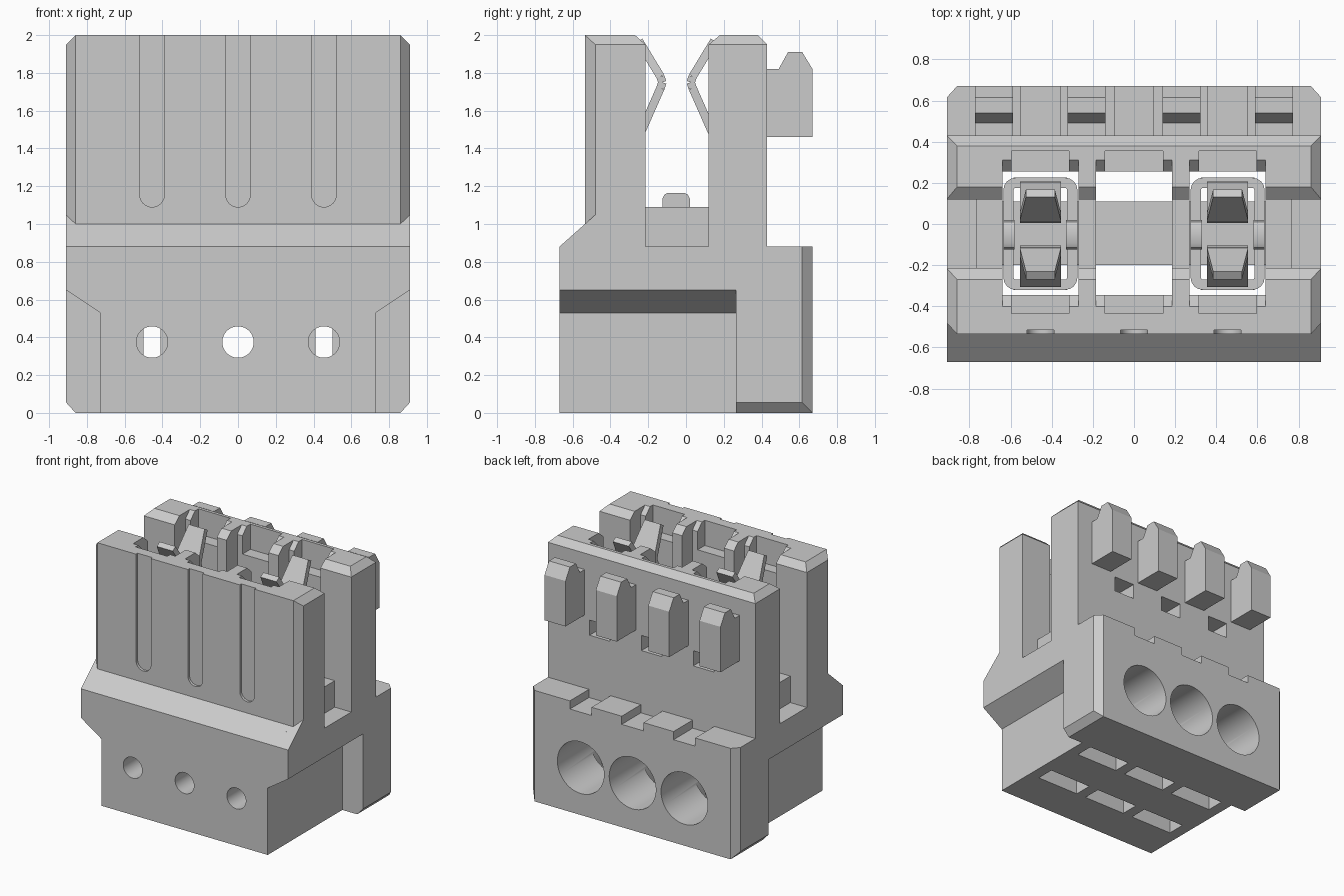
import bpy, bmesh, math
from mathutils import Vector, Matrix

if "Cube" in bpy.data.objects:
    bpy.data.objects.remove(bpy.data.objects["Cube"], do_unlink=True)

grey = bpy.data.materials.new("light grey")
grey.use_nodes = True
COLOUR = (0.6, 0.6, 0.6, 1)
grey.diffuse_color = COLOUR
grey.node_tree.nodes["Principled BSDF"].inputs["Base Color"].default_value = COLOUR


def finish(name, bm):
    bmesh.ops.recalc_face_normals(bm, faces=bm.faces)
    mesh = bpy.data.meshes.new(name)
    bm.to_mesh(mesh)
    bm.free()
    mesh.materials.append(grey)
    obj = bpy.data.objects.new(name, mesh)
    bpy.context.collection.objects.link(obj)
    return obj


def activate(obj):
    bpy.ops.object.select_all(action='DESELECT')
    obj.select_set(True)
    bpy.context.view_layer.objects.active = obj


def smooth(obj):
    activate(obj)
    bpy.ops.object.shade_smooth_by_angle(angle=math.radians(30))


def prism(name, pts, axis, lo, hi):
    """Extrude a 2D outline along the given axis from lo to hi."""
    place = {'x': lambda a, b: (lo, a, b),
             'y': lambda a, b: (a, lo, b),
             'z': lambda a, b: (a, b, lo)}[axis]
    bm = bmesh.new()
    face = bm.faces.new([bm.verts.new(place(a, b)) for a, b in pts])
    moved = bmesh.ops.extrude_face_region(bm, geom=[face])['geom']
    step = Vector([hi - lo if axis == k else 0 for k in 'xyz'])
    bmesh.ops.translate(bm, vec=step, verts=[v for v in moved if isinstance(v, bmesh.types.BMVert)])
    return finish(name, bm)


def box(name, x0, x1, y0, y1, z0, z1):
    return prism(name, [(x0, y0), (x1, y0), (x1, y1), (x0, y1)], 'z', z0, z1)


def hull(name, pts):
    bm = bmesh.new()
    for p in pts:
        bm.verts.new(p)
    bmesh.ops.convex_hull(bm, input=bm.verts)
    return finish(name, bm)


def rod(name, x, z, r, y0, y1):
    bm = bmesh.new()
    m = Matrix.Translation((x, (y0 + y1) / 2, z)) @ Matrix.Rotation(math.pi / 2, 4, 'X')
    bmesh.ops.create_cone(bm, cap_ends=True, segments=48, radius1=r, radius2=r,
                          depth=y1 - y0, matrix=m)
    return finish(name, bm)


def join(name, objs):
    activate(objs[0])
    for o in objs:
        o.select_set(True)
    bpy.ops.object.join()
    objs[0].name = name
    return objs[0]


# Housing: side outline with the open slot between the two walls
housing = prism("housing", [
    (-.67, 0), (.67, 0), (.67, .88), (.43, .88), (.43, 1.95), (.38, 2), (.18, 2), (.12, 1.95),
    (.12, 1.09), (-.215, 1.09), (-.215, 1.95), (-.27, 2), (-.535, 2), (-.535, 1), (-.67, .88)],
    'x', -.91, .91)


def cut(tool):
    tool.hide_render = True
    activate(housing)
    mod = housing.modifiers.new("cut", 'BOOLEAN')
    mod.operation, mod.solver, mod.object = 'DIFFERENCE', 'EXACT', tool
    bpy.ops.object.modifier_apply(modifier=mod.name)
    bpy.data.objects.remove(tool, do_unlink=True)


# Undercuts, slot end steps and corner chamfers on both ends
for s in (-1, 1):
    cut(prism("undercut", [(s * .73, -.1), (s * .73, .53), (s * .94, .67), (s * .94, -.1)],
              'y', -.8, .265))
    cut(box("slot_end", *sorted((s * .765, s * 1)), -.215, .12, .88, 1.3))
    cut(prism("top_chamfer", [(s * .86, 2), (s * .91, 1.95), (s * .96, 1.9), (s * .96, 2.05),
                              (s * .81, 2.05)], 'y', -.8, .6))
    cut(prism("base_chamfer", [(s * .86, 0), (s * .91, .055), (s * .96, .11), (s * .96, -.055),
                               (s * .81, -.055)], 'y', .2, .8))
    cut(prism("rear_chamfer", [(s * .86, .67), (s * .91, .615), (s * .96, .56), (s * .96, .725),
                               (s * .81, .725)], 'z', -.1, 1))
    corner = [(.82, -.579), (.95, -.436), (.95, -.579)]
    cut(hull("front_chamfer", [(s * x, y, z) for x, y in corner
                               for z in (1 + (y + .535) * .89, 2.1)]))

# Three identical wire positions
CELLS = (-.455, 0, .455)
for c in CELLS:
    for y0, y1 in ((-.345, -.2), (.11, .255)):
        cut(box("shaft", c - .185, c + .185, y0, y1, -.1, 2.1))
    cut(box("pocket", c - .185, c + .185, -.3, .2, .95, 2.1))
    cut(prism("lead_in", [(-.345, 1.945), (.255, 1.945), (.355, 2.045), (-.445, 2.045)],
              'x', c - .185, c + .185))
    cut(box("top_recess", c - .14, c + .14, -.435, .355, 1.8, 2.1))
    cut(rod("test_hole", c, .375, .083, -.8, .3))
    cut(rod("wire_entry", c, .375, .205, .2, .8))
    cut(box("rear_window", c - .09, c + .09, .2, .5, 1.31, 1.43))
    cut(box("rear_notch", c - .095, c + .095, .43, .8, .815, 1))
    arc = [(c + .065 * math.cos(a), 1.155 + .065 * math.sin(a))
           for a in (math.pi + math.pi * i / 16 for i in range(17))]
    cut(prism("front_groove", arc + [(c + .065, 2.1), (c - .065, 2.1)], 'y', -.6, -.515))
smooth(housing)

# Coding lugs on the rear wall
LUG = [(.425, 1.46), (.67, 1.46), (.67, 1.82), (.615, 1.91), (.54, 1.91), (.49, 1.82), (.425, 1.82)]
for i, x in enumerate((-.68, -.23, .23, .68)):
    prism(f"coding_lug_{i + 1}", LUG, 'x', x - .092, x + .092)


# Spring contacts in the two outer cells
def spring_arm(c, side):
    # path points: distance from the contact centre plane, height, half width
    path = [(.235, 1.0, .1), (.235, 1.38, .1), (.085, 1.72, .1), (.075, 1.75, .1),
            (.085, 1.78, .1), (.2, 1.97, .07)]
    parts = []
    for (d0, z0, w0), (d1, z1, w1) in zip(path, path[1:]):
        n = Vector((z1 - z0, d0 - d1)).normalized() * .022
        pts = [(c + sx * w, -.05 + side * (d + sn * n.x), z + sn * n.y)
               for d, z, w in ((d0, z0, w0), (d1, z1, w1))
               for sx in (-1, 1) for sn in (-1, 1)]
        parts.append(hull("arm", pts))
    return parts


def contact_frame(c):
    outline = []
    for k, (sx, sy) in enumerate(((1, 1), (-1, 1), (-1, -1), (1, -1))):
        for i in range(5):
            a = math.pi / 2 * (k + i / 4)
            outline.append((c + sx * .12 + .06 * math.cos(a),
                            -.0475 + sy * .2125 + .06 * math.sin(a)))
    bm = bmesh.new()
    low = [bm.verts.new((x, y, .6)) for x, y in outline]
    top = [bm.verts.new((x, y, 1.09)) for x, y in outline]
    for i in range(len(low)):
        j = (i + 1) % len(low)
        bm.faces.new((low[i], low[j], top[j], top[i]))
    frame = finish("frame", bm)
    mod = frame.modifiers.new("wall", 'SOLIDIFY')
    mod.thickness, mod.offset = .05, -1
    activate(frame)
    bpy.ops.object.modifier_apply(modifier=mod.name)
    return frame


TAB = [(-.125, 1.0), (.02, 1.0), (.02, 1.135), (.01, 1.155), (-.01, 1.165),
       (-.095, 1.165), (-.115, 1.155), (-.125, 1.135)]
for label, c in (("right", CELLS[0]), ("left", CELLS[2])):
    parts = [contact_frame(c)] + spring_arm(c, 1) + spring_arm(c, -1)
    for s in (-1, 1):
        parts.append(prism("tab", TAB, 'x', *sorted((c + s * .125, c + s * .18))))
        for y in (-.32, .175):
            parts.append(box("leg", *sorted((c + s * .045, c + s * .13)), y, y + .05, .2, .62))
    smooth(join(label + "_spring_contact", parts))
